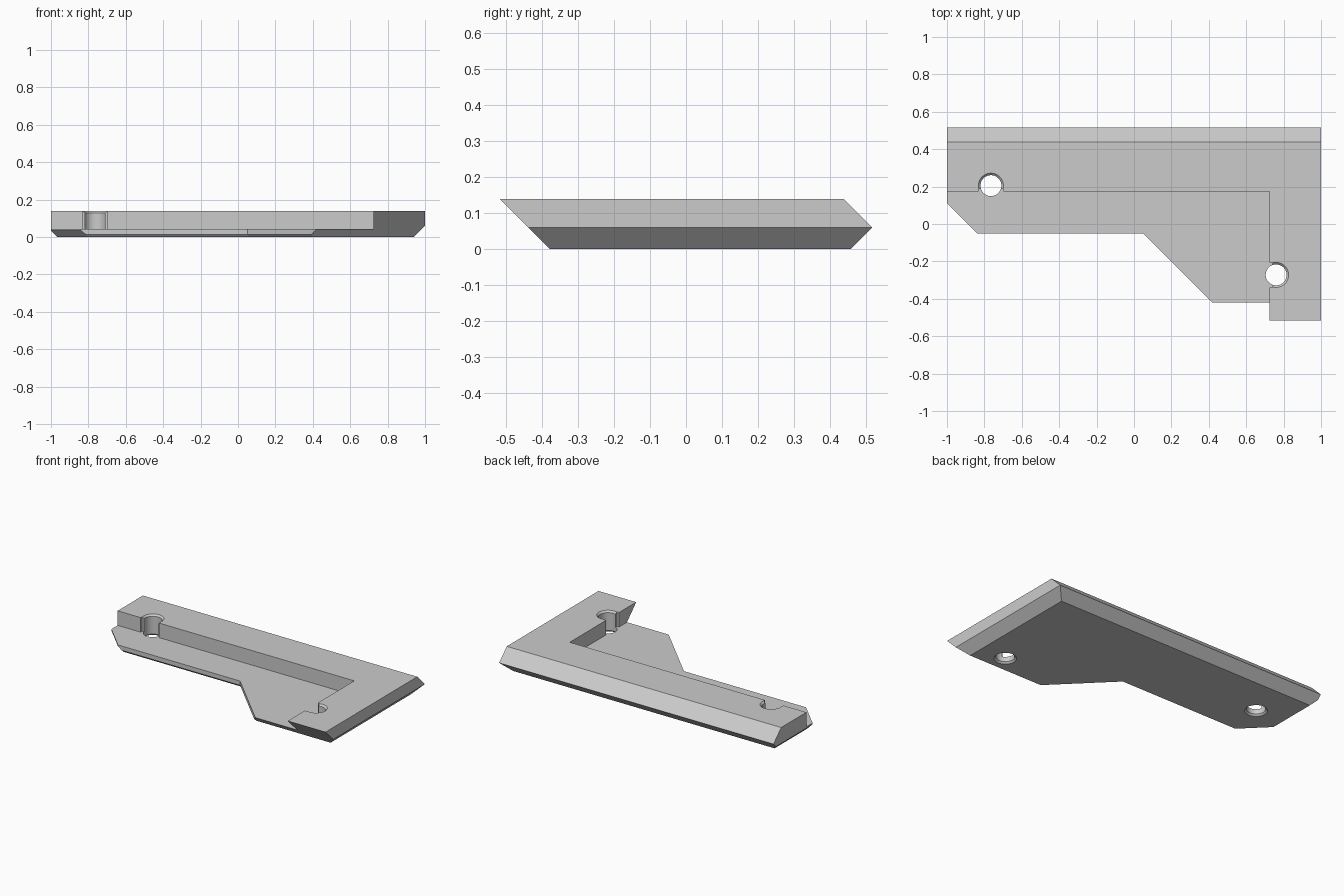
import bpy, bmesh, math
from mathutils import Vector

if "Cube" in bpy.data.objects:
    bpy.data.objects.remove(bpy.data.objects["Cube"])

HEIGHT, PLATE, WIDEST = 0.139, 0.043, 0.06
WALL_X, WALL_Y = 0.725, 0.175
HOLE_R, RIM_R, RIM_DEPTH = 0.056, 0.067, 0.011
R2 = math.sqrt(0.5)

grey = bpy.data.materials.new("light grey")
grey.use_nodes = True
grey.diffuse_color = (0.6, 0.6, 0.6, 1)
grey.node_tree.nodes["Principled BSDF"].inputs["Base Color"].default_value = (0.6, 0.6, 0.6, 1)


def loft(name, rings):
    """Solid through rings of points with equal counts."""
    bm = bmesh.new()
    rows = [[bm.verts.new(p) for p in ring] for ring in rings]
    n = len(rows[0])
    for a, b in zip(rows, rows[1:]):
        for i in range(n):
            j = (i + 1) % n
            bm.faces.new((a[i], a[j], b[j], b[i]))
    bm.faces.new(rows[0][::-1])
    bm.faces.new(rows[-1])
    bmesh.ops.recalc_face_normals(bm, faces=bm.faces)
    mesh = bpy.data.meshes.new(name)
    bm.to_mesh(mesh)
    bm.free()
    obj = bpy.data.objects.new(name, mesh)
    bpy.context.collection.objects.link(obj)
    mesh.materials.append(grey)
    return obj


def box(name, lo, hi):
    return loft(name, [[(lo[0], lo[1], z), (hi[0], lo[1], z), (hi[0], hi[1], z), (lo[0], hi[1], z)]
                       for z in (lo[2], hi[2])])


def cut(target, cutter):
    mod = target.modifiers.new("cut", 'BOOLEAN')
    mod.operation, mod.solver, mod.object = 'DIFFERENCE', 'EXACT', cutter
    bpy.context.view_layer.objects.active = target
    bpy.ops.object.modifier_apply(modifier=mod.name)
    bpy.data.objects.remove(cutter)


def outline(z):
    """Sloped side planes (normal, distance) met at height z."""
    def under(c):
        return max(0, c - z)
    sides = [((1, 0), 1 - under(WIDEST)),
             ((0, 1), 0.517 - abs(z - WIDEST)),
             ((-1, 0), 1 - under(0.034)),
             ((-R2, -R2), 0.89 * R2 - under(0.034)),
             ((0, -1), 0.05 - under(0.015)),
             ((-R2, -R2), -under(0.015)),
             ((0, -1), 0.517 - HEIGHT + z)]
    ring = []
    for i, (n, d) in enumerate(sides):
        m, e = sides[(i + 1) % len(sides)]
        det = n[0] * m[1] - n[1] * m[0]
        ring.append(Vector(((d * m[1] - e * n[1]) / det, (n[0] * e - m[0] * d) / det, z)))
    return ring


# Corner bracket: bevelled block with the inner pocket removed
bracket = loft("corner_bracket", [outline(z) for z in (0, 0.015, 0.034, WIDEST, HEIGHT)])
cut(bracket, box("pocket", (-2, -2, PLATE), (WALL_X, WALL_Y, 1)))

# Notches where the screw holes open into the pocket
hole_a, hole_b = (-0.765, 0.205), (0.76, -0.272)
cut(bracket, box("notch", (hole_a[0] - RIM_R, 0.1, PLATE), (hole_a[0] + RIM_R, WALL_Y + 0.015, 1)))
cut(bracket, box("notch", (0.6, hole_b[1] - RIM_R, PLATE), (WALL_X + 0.015, hole_b[1] + RIM_R, 1)))

# Screw holes with a chamfered rim at both ends
profile = [(-0.01, RIM_R + 0.01), (RIM_DEPTH, HOLE_R),
           (HEIGHT - RIM_DEPTH, HOLE_R), (HEIGHT + 0.01, RIM_R + 0.01)]
for cx, cy in (hole_a, hole_b):
    turns = [math.tau * k / 40 for k in range(40)]
    cut(bracket, loft("hole", [[(cx + r * math.cos(t), cy + r * math.sin(t), z) for t in turns]
                               for z, r in profile]))

# Merge coplanar faces and shade
bm = bmesh.new()
bm.from_mesh(bracket.data)
bmesh.ops.remove_doubles(bm, verts=bm.verts, dist=0.00005)
bmesh.ops.dissolve_limit(bm, angle_limit=0.01, verts=bm.verts, edges=bm.edges)
bm.to_mesh(bracket.data)
bm.free()
bpy.ops.object.select_all(action='DESELECT')
bracket.select_set(True)
bpy.context.view_layer.objects.active = bracket
bpy.ops.object.shade_smooth_by_angle(angle=math.radians(25))
